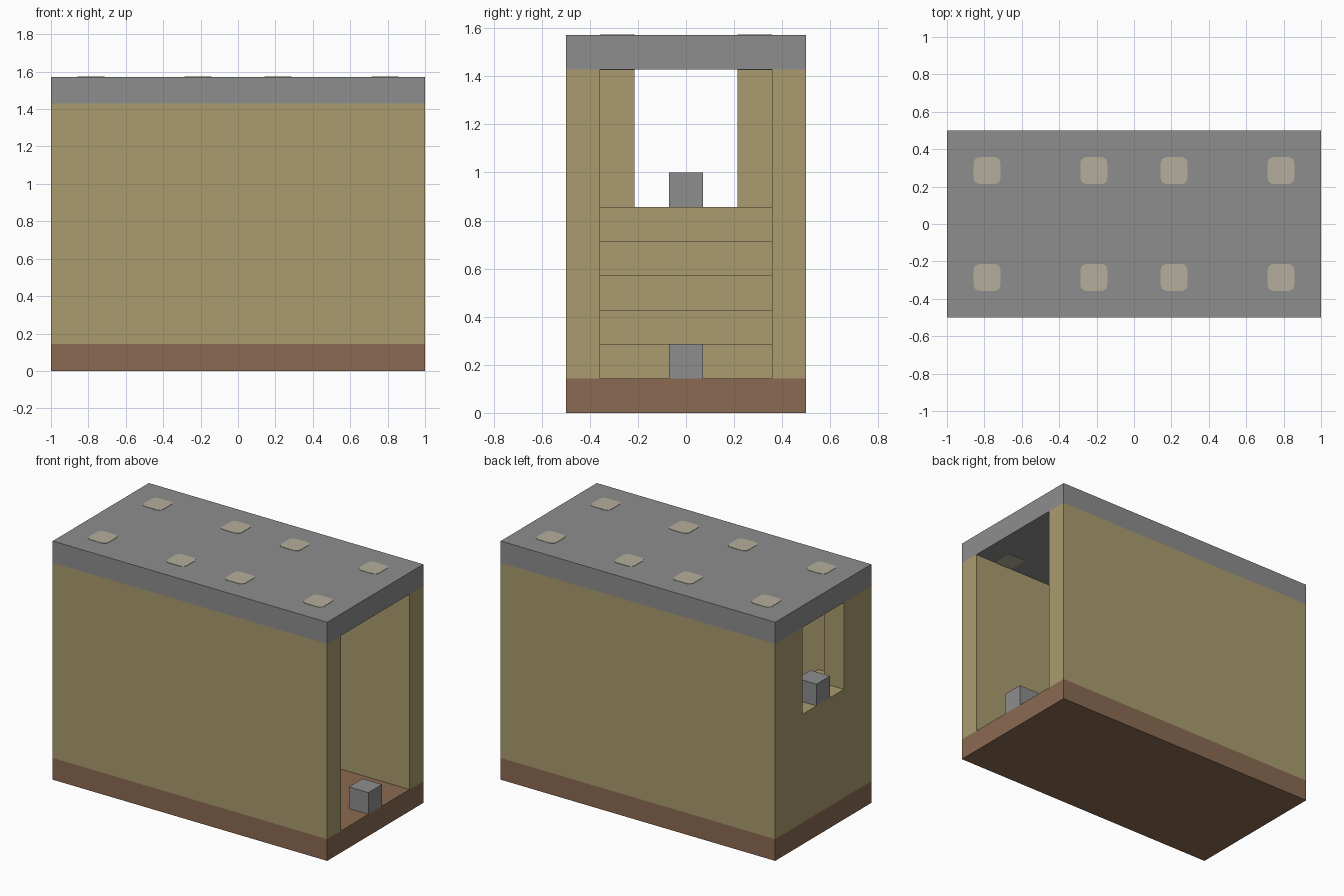
import bpy
import bmesh

U = 1 / 7  # one building block

cube = bpy.data.objects.get("Cube")
if cube:
    bpy.data.objects.remove(cube, do_unlink=True)


def material(name, rgb):
    linear = [((c / 255 + 0.055) / 1.055) ** 2.4 for c in rgb] + [1]
    mat = bpy.data.materials.new(name)
    mat.use_nodes = True
    mat.diffuse_color = linear
    mat.node_tree.nodes["Principled BSDF"].inputs["Base Color"].default_value = linear
    return mat


STONE = material("grey stone", (143, 141, 142))
SAND = material("sand wall", (170, 156, 111))
EARTH = material("brown floor", (138, 106, 82))
LAMP = material("pale lamp", (180, 174, 155))


def finish(name, bm, mat):
    bmesh.ops.recalc_face_normals(bm, faces=bm.faces)
    mesh = bpy.data.meshes.new(name)
    bm.to_mesh(mesh)
    bm.free()
    mesh.materials.append(mat)
    obj = bpy.data.objects.new(name, mesh)
    bpy.context.collection.objects.link(obj)
    return obj


def box(name, mat, x, y, z, corner=0):
    """Box from ranges counted in blocks, with optional rounded upright edges."""
    bm = bmesh.new()
    bmesh.ops.create_cube(bm, size=1)
    for v in bm.verts:
        for i, (low, high) in enumerate((x, y, z)):
            v.co[i] = U * (high if v.co[i] > 0 else low)
    if corner:
        upright = [e for e in bm.edges
                   if abs(e.verts[0].co.z - e.verts[1].co.z) > U / 2]
        bmesh.ops.bevel(bm, geom=upright, offset=corner, segments=3,
                        profile=0.5, affect='EDGES')
    return finish(name, bm, mat)


# Floor and roof slabs
box("floor_slab", EARTH, (-7, 7), (-3.5, 3.5), (0, 1))
box("roof_slab", STONE, (-7, 7), (-3.5, 3.5), (10, 11))

# Long side walls and the jambs of the end window
for side, low, mid, high in (("front", -3.5, -2.5, -1.5), ("back", 3.5, 2.5, 1.5)):
    box(side + "_wall", SAND, (-7, 7), sorted((low, mid)), (1, 10))
    box(side + "_window_jamb", SAND, (-7, -6), sorted((mid, high)), (6, 10))

# Staircase with the window sill, extruded from a stepped profile
STEPS = 5
profile = [(-7, 1), (-7, STEPS + 1)]
for i in range(STEPS):
    edge, top = i - 5, STEPS + 1 - i
    profile += [(edge, top), (edge, top - 1)]
bm = bmesh.new()
face = bm.faces.new([bm.verts.new((x * U, -2.5 * U, z * U)) for x, z in profile])
swept = bmesh.ops.extrude_face_region(bm, geom=[face], use_keep_orig=True)
verts = [g for g in swept["geom"] if isinstance(g, bmesh.types.BMVert)]
bmesh.ops.translate(bm, verts=verts, vec=(0, 5 * U, 0))
finish("staircase", bm, SAND)

# Marker blocks at the doorway and on the window sill
box("doorway_block", STONE, (6, 7), (-0.5, 0.5), (1, 2))
box("window_block", STONE, (-7, -6), (-0.5, 0.5), (6, 7))

# Lamps set through the roof
for x in (-5.5, -1.5, 1.5, 5.5):
    for y in (-2, 2):
        box("roof_lamp", LAMP, (x - 0.5, x + 0.5), (y - 0.5, y + 0.5),
            (9.985, 11.015), corner=0.03)
